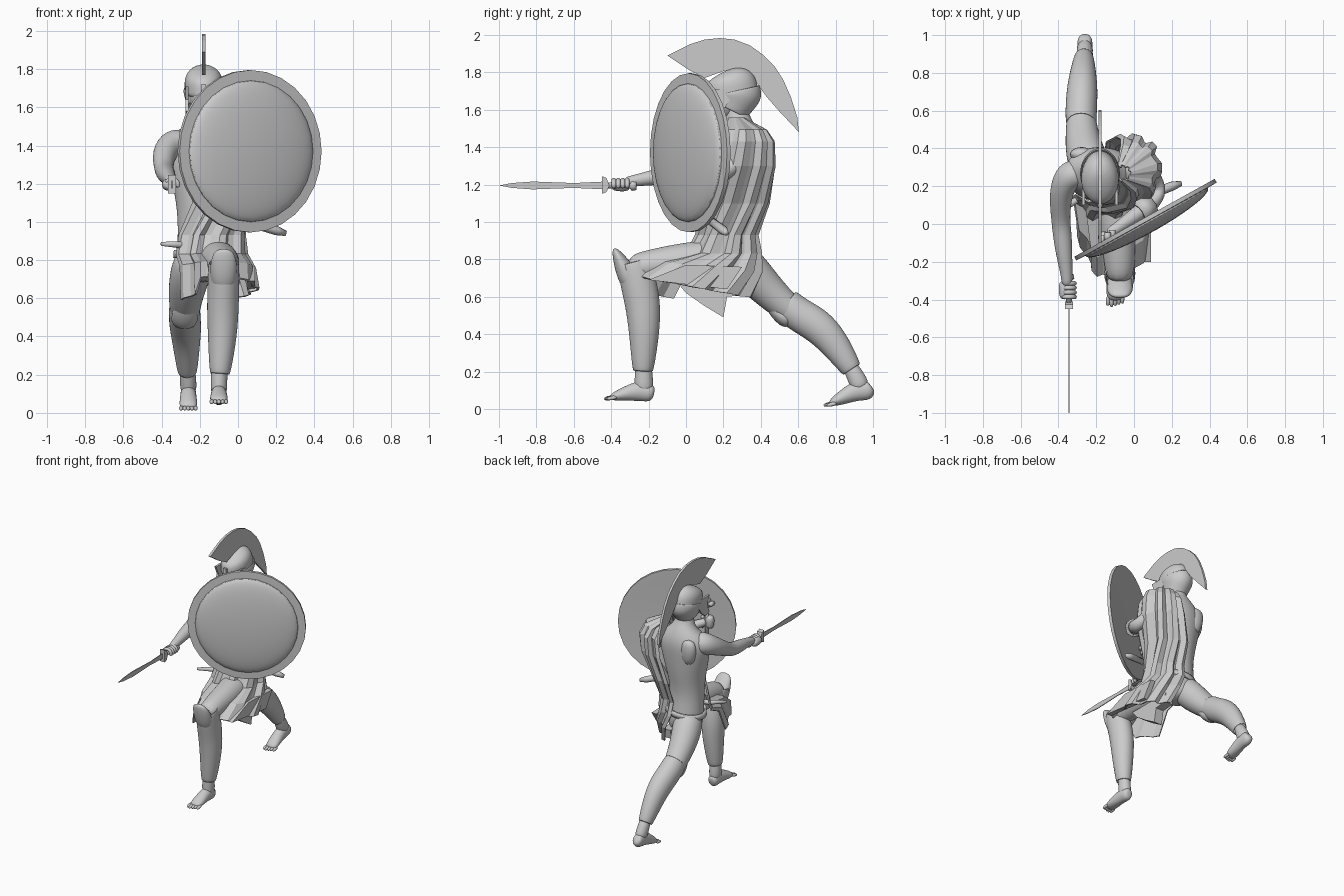
import bpy
import random
from math import sin, cos, pi, radians
from mathutils import Vector

random.seed(4)


def make(name, verts, faces, smooth=False, sub=0, thick=0):
    me = bpy.data.meshes.new(name)
    me.from_pydata([tuple(v) for v in verts], [], faces)
    ob = bpy.data.objects.new(name, me)
    bpy.context.collection.objects.link(ob)
    for p in me.polygons:
        p.use_smooth = smooth
    if thick:
        m = ob.modifiers.new("thickness", 'SOLIDIFY')
        m.thickness, m.offset = thick, 0
    if sub:
        m = ob.modifiers.new("round", 'SUBSURF')
        m.levels = m.render_levels = sub
    return ob


def limb(name, pts, ref=(1, 0, 0), n=10, sub=2, cap=True, smooth=True, thick=0):
    """Tube through (x, y, z, side radius[, other radius])."""
    pos = [Vector(p[:3]) for p in pts]
    verts, faces, k = [], [], len(pts)
    for i, p in enumerate(pts):
        t = (pos[min(i + 1, k - 1)] - pos[max(i - 1, 0)]).normalized()
        side = Vector(ref)
        side = (side - t * side.dot(t)).normalized()
        up = t.cross(side)
        ra, rb = p[3] * 1.03, p[-1] * 1.03
        for j in range(n):
            a = 2 * pi * j / n
            verts.append(pos[i] + side * ra * cos(a) + up * rb * sin(a))
    for i in range(k - 1):
        for j in range(n):
            j2 = (j + 1) % n
            faces.append((i * n + j, i * n + j2, (i + 1) * n + j2, (i + 1) * n + j))
    if cap:
        faces += [tuple(reversed(range(n))), tuple(range((k - 1) * n, k * n))]
    return make(name, verts, faces, smooth, sub, thick)


def plate(name, x, w, prof):
    """Flat y-z outline extruded along x."""
    n = len(prof)
    verts = [(x + s * w / 2, y, z) for s in (-1, 1) for y, z in prof]
    faces = [tuple(range(n)), tuple(reversed(range(n, 2 * n)))]
    faces += [(i, i + n, (i + 1) % n + n, (i + 1) % n) for i in range(n)]
    return make(name, verts, faces)


# Torso and neck, right shoulder blade
limb("torso", [(-.18, .27, .68, .1, .1), (-.18, .27, .78, .145, .13), (-.19, .25, .98, .12, .11),
               (-.185, .255, 1.15, .145, .135), (-.18, .26, 1.32, .195, .145), (-.18, .29, 1.44, .19, .125),
               (-.18, .29, 1.5, .1, .085), (-.18, .27, 1.56, .06, .065), (-.18, .26, 1.66, .06, .065)], n=14)
limb("shoulder_blade", [(-.28, .37, 1.46, .05, .03), (-.28, .37, 1.38, .07, .045), (-.26, .35, 1.25, .05, .04)])
limb("belt", [(-.18, .26, .83, .15, .13), (-.185, .26, .87, .142, .128)], n=16, cap=False, sub=0, thick=.012)

# Head, helmet, cheek guards, crest
limb("face", [(-.18, .17, 1.56, .045, .05), (-.18, .19, 1.61, .075, .09), (-.18, .22, 1.72, .088, .13)])
limb("helmet", [(-.18, .25, 1.655, .1, .15), (-.18, .245, 1.69, .098, .14), (-.18, .24, 1.745, .102, .14),
                (-.18, .23, 1.79, .082, .11), (-.18, .22, 1.812, .03, .04)], n=14)
limb("neck_guard", [(-.18, .26, 1.7, .1, .135), (-.18, .265, 1.68, .103, .142), (-.18, .25, 1.64, .09, .11),
                    (-.18, .23, 1.6, .08, .1)], n=16, cap=False, thick=.008)
for s in (-1, 1):
    plate("cheek_guard", -.18 + s * .088, .016,
          [(.1, 1.71), (.22, 1.71), (.24, 1.66), (.2, 1.6), (.15, 1.56), (.1, 1.58), (.13, 1.64)])
plate("nose_guard", -.18, .025, [(.09, 1.72), (.085, 1.64), (.13, 1.63), (.13, 1.72)])
plate("crest", -.18, .018,
      [(-.1, 1.89), (.02, 1.95), (.1, 1.975), (.18, 1.983), (.26, 1.975), (.34, 1.945), (.41, 1.895), (.475, 1.83),
       (.52, 1.76), (.56, 1.67), (.595, 1.56), (.604, 1.48), (.5, 1.59), (.43, 1.67), (.38, 1.74), (.315, 1.79),
       (.21, 1.81), (.1, 1.77), (.02, 1.81)])

# Legs with greaves
limb("front_thigh", [(-.14, .3, .82, .1), (-.12, .2, .805, .11), (-.09, 0, .79, .105), (-.075, -.2, .77, .083),
                     (-.075, -.31, .745, .075)])
limb("front_greave", [(-.075, -.285, .79, .078, .085), (-.075, -.255, .68, .08, .095), (-.08, -.23, .56, .08, .092),
                      (-.08, -.222, .42, .075, .08), (-.095, -.23, .195, .05, .052)], cap=False, thick=.012)
limb("front_kneecap", [(-.075, -.385, .86, .04, .012), (-.075, -.36, .81, .07, .035), (-.075, -.315, .72, .075, .06),
                       (-.075, -.28, .64, .06, .05)])
limb("rear_thigh", [(-.22, .26, .84, .09), (-.24, .32, .76, .115), (-.27, .42, .65, .1), (-.28, .55, .53, .08),
                    (-.28, .61, .5, .075)])
limb("rear_greave", [(-.28, .53, .56, .078, .088), (-.28, .6, .505, .08, .088), (-.275, .7, .45, .08, .092),
                     (-.27, .79, .36, .068, .08), (-.265, .89, .205, .047, .052)], cap=False, thick=.012)
limb("rear_kneecap", [(-.28, .42, .59, .04, .02), (-.28, .49, .51, .075, .045), (-.28, .57, .455, .07, .05)])


def foot(label, ankle, line):
    limb(label + "_ankle", ankle)
    limb(label + "_foot", line)
    x, y, z = line[-1][:3]
    for i in range(5):
        tx, ty = x - .038 + i * .019, y + abs(i - 1) * .006
        limb(label + "_toe", [(tx, ty + .025, z + .004, .014), (tx, ty - .015, z - .003, .013),
                              (tx, ty - .03, z - .008, .008)], n=6, sub=1)


foot("front", [(-.095, -.23, .28, .045), (-.1, -.225, .16, .044, .05), (-.1, -.225, .08, .045, .055)],
     [(-.1, -.17, .08, .025, .03), (-.1, -.19, .085, .042, .05), (-.1, -.25, .1, .042, .058),
      (-.1, -.33, .08, .048, .038), (-.1, -.41, .06, .048, .018)])
foot("rear", [(-.265, .86, .26, .04), (-.26, .915, .16, .044, .05), (-.26, .94, .1, .045, .055)],
     [(-.26, .995, .12, .03, .035), (-.26, .975, .1, .042, .058), (-.26, .91, .1, .042, .056),
      (-.26, .83, .058, .048, .038), (-.26, .765, .026, .048, .018)])

# Arms
limb("right_arm", [(-.27, .28, 1.41, .08), (-.35, .26, 1.405, .085), (-.39, .17, 1.36, .066), (-.39, .03, 1.28, .05),
                   (-.38, -.05, 1.255, .052), (-.37, -.16, 1.24, .045), (-.355, -.28, 1.22, .03),
                   (-.355, -.33, 1.21, .03)], ref=(0, 0, 1))
limb("left_arm", [(-.08, .29, 1.42, .085), (.02, .3, 1.41, .085), (.08, .27, 1.31, .06), (.14, .19, 1.24, .045),
                  (.11, .12, 1.27, .05), (0, .04, 1.34, .042), (-.1, -.03, 1.39, .03), (-.14, -.055, 1.4, .03)],
     ref=(0, .5, 1))


def grip_hand(label, centre, along, u, v):
    """Palm and four fingers curled round a grip axis."""
    c, d, u, v = Vector(centre), Vector(along), Vector(u), Vector(v)
    limb(label + "_palm", [(*(c + d * k - u * .022), r) for k, r in ((-.05, .022), (-.02, .032), (.03, .034), (.05, .02))],
         ref=v)
    for i in range(4):
        m = c + d * (-.036 + i * .024)
        arc = [m + (u * cos(radians(a)) + v * sin(radians(a))) * .035 for a in (190, 240, 290, 340, 390)]
        limb(label + "_finger", [(*p, .014) for p in arc], ref=d, n=6, sub=1)


grip_hand("right", (-.345, -.35, 1.195), (0, 1, 0), (1, 0, 0), (0, 0, -1))
grip_hand("left", (-.14, -.06, 1.4), (0, 0, 1), (.875, .485, 0), (-.485, .875, 0))

# Sword
plate("sword_blade", -.345, .006, [(-1, 1.195), (-.93, 1.208), (-.82, 1.216), (-.6, 1.208), (-.43, 1.216),
                                   (-.43, 1.174), (-.6, 1.182), (-.82, 1.174), (-.93, 1.182)])
plate("sword_guard", -.345, .042, [(-.45, 1.15), (-.45, 1.245), (-.425, 1.235), (-.41, 1.195), (-.425, 1.16)])
limb("sword_grip", [(-.345, -.44, 1.195, .016), (-.345, -.3, 1.195, .015), (-.345, -.29, 1.195, .028),
                    (-.345, -.265, 1.195, .024)], n=8, sub=0)

# Round shield: smooth dome and flat rim spun from a profile
prof = [(.37 * sin(radians(t)), .06 * cos(radians(t))) for t in range(5, 91, 8)]
prof += [(.37, -.002), (.425, -.004), (.425, -.026), (.36, -.024), (.1, -.012)]
seg, sv, sf = 28, [], []
for r, h in prof:
    sv += [(r * cos(2 * pi * j / seg), r * sin(2 * pi * j / seg), h) for j in range(seg)]
for i in range(len(prof) - 1):
    sf += [(i * seg + j, (i + 1) * seg + j, (i + 1) * seg + (j + 1) % seg, i * seg + (j + 1) % seg) for j in range(seg)]
sf += [tuple(range(seg)), tuple(reversed(range((len(prof) - 1) * seg, len(prof) * seg)))]
shield = make("shield", sv, [tuple(reversed(f)) for f in sf])
shield.rotation_euler = (radians(90), 0, radians(29))
shield.location = (.068, .01, 1.37)
bpy.context.view_layer.objects.active = shield
shield.select_set(True)
bpy.ops.object.mode_set(mode='EDIT')
bpy.ops.mesh.select_all(action='SELECT')
bpy.ops.mesh.normals_make_consistent(inside=False)
bpy.ops.object.mode_set(mode='OBJECT')
bpy.ops.object.shade_smooth_by_angle(angle=radians(25))

# Shield fittings: hand bar with three-lobed ends, forearm band
limb("shield_grip", [(-.14, -.06, 1.26, .012), (-.14, -.06, 1.54, .012)], n=8, sub=0)
for s in (-1, 1):
    for dx, dz in ((-.025, 0), (.025, 0), (0, .025)):
        x, y, z = -.14 + dx, -.06 + dx * .55, 1.4 + s * (.14 + dz)
        limb("grip_end", [(x, y - .03, z, .017), (x, y + .015, z, .017)], n=8, sub=0)
limb("forearm_band", [(.085, .1, 1.285, .058), (.02, .055, 1.325, .056)], ref=(0, .5, 1), cap=False, sub=0, thick=.012)

# Pleated cloak: (z, cx, cy, rx, ry, start angle, end angle)
levels = [(1.555, -.06, .27, .04, .035, -150, 130), (1.49, .0, .3, .115, .12, -140, 125),
          (1.43, .0, .3, .135, .155, -135, 118), (1.3, -.03, .28, .155, .18, -130, 112),
          (1.1, -.11, .25, .165, .175, -135, 102), (.93, -.14, .215, .165, .15, -160, 95),
          (.83, -.14, .2, .175, .185, -165, 92), (.76, -.11, .1, .185, .29, -165, 88),
          (.655, -.1, .02, .19, .32, -165, 78)]
cols, cv = 26, []
# Broad folds of uneven depth
pleat = [(.9 if j % 4 < 2 else -.7) * random.uniform(.6, 1.1) for j in range(cols)]
step = [0]
for j in range(1, cols):
    step.append(step[-1] + random.uniform(.5, 1.5))
for li, (z, cx, cy, rx, ry, a0, a1) in enumerate(levels):
    fold = min(.02, .006 + li * .006)
    for j in range(cols):
        a = radians(a0 + (a1 - a0) * step[j] / step[-1])
        k = fold * pleat[j]
        drop = .03 * sin(a) * (li - 6) if li > 6 else 0
        if li == 8 and cos(a) < -.5:
            drop += .08
        cv.append((cx + (rx + k) * cos(a), cy + (ry + k) * sin(a), z - drop))
cf = [(i * cols + j, i * cols + j + 1, (i + 1) * cols + j + 1, (i + 1) * cols + j)
      for i in range(len(levels) - 1) for j in range(cols - 1)]
make("cloak", cv, cf, thick=.01)
plate("hanging_cloth", -.06, .07, [(-.05, .68), (.33, .68), (.32, .61), (.22, .6), (.2, .49), (.1, .55), (0, .62)])
plate("side_cloth", .07, .04, [(-.2, .69), (.22, .64), (.3, .76), (0, .77)])

# Scabbard at the hip
limb("scabbard", [(.25, .215, .94, .014), (.2, .2, .955, .024), (-.05, .1, 1.03, .022)], ref=(0, 0, 1), n=8, sub=0)
limb("belt_knot", [(-.4, .06, .885, .01), (-.3, .13, .88, .018), (-.22, .16, .88, .018)], ref=(0, 0, 1), n=8, sub=0)
